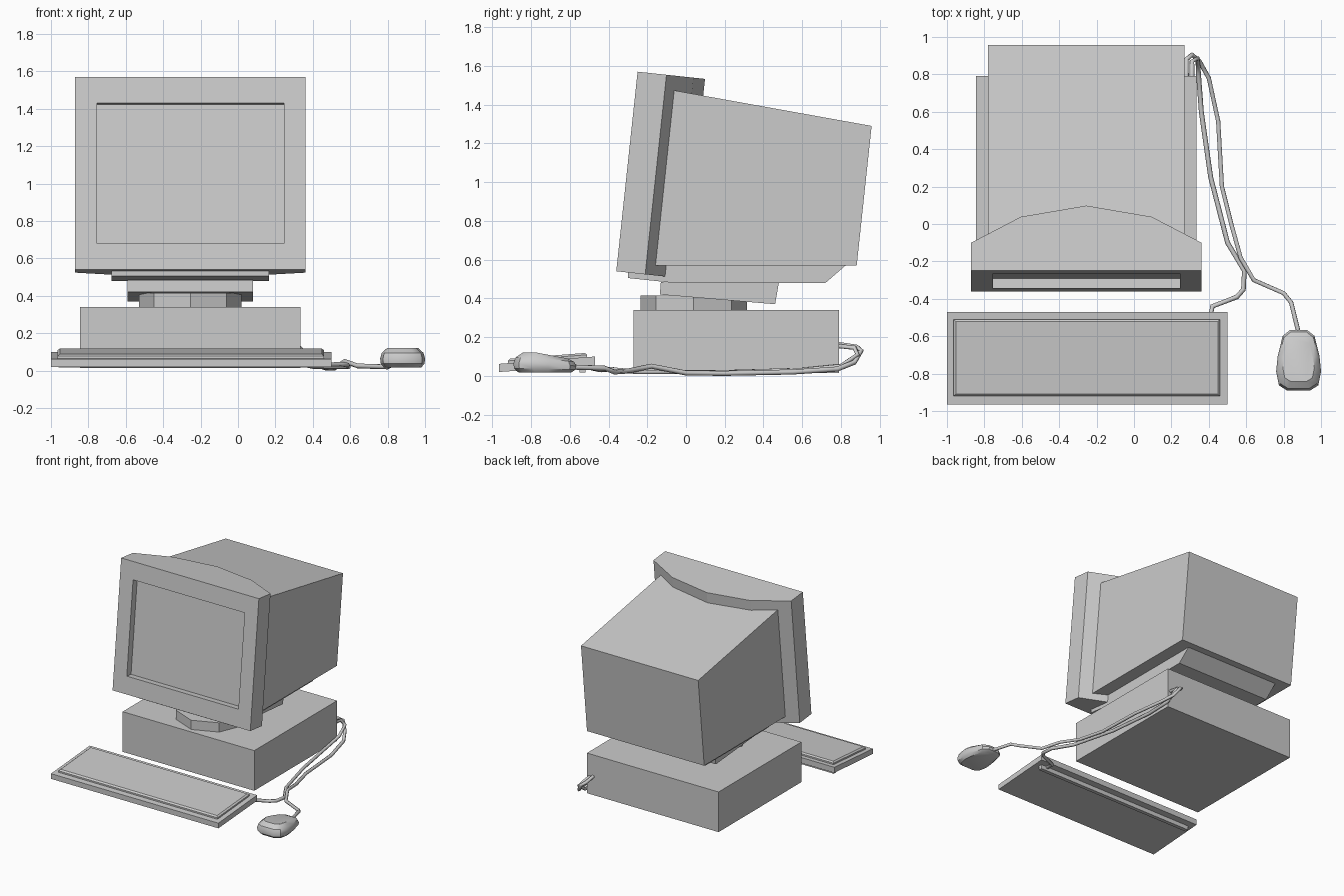
import bpy, bmesh, math
from mathutils import Matrix, Vector

cube = bpy.data.objects.get("Cube")
if cube:
    bpy.data.objects.remove(cube, do_unlink=True)

# One plain grey for everything
grey = bpy.data.materials.new("plain_grey")
grey.use_nodes = True
colour = (0.6, 0.6, 0.6, 1)
grey.diffuse_color = colour
grey.node_tree.nodes["Principled BSDF"].inputs["Base Color"].default_value = colour

MID = -0.255                       # x centre of monitor, stand and case
TILT = Matrix.Translation((MID, -0.36, 0.54)) @ Matrix.Rotation(math.radians(-6.1), 4, 'X')


def finish(name, bm, matrix=Matrix()):
    bmesh.ops.recalc_face_normals(bm, faces=bm.faces)
    bm.transform(matrix)
    mesh = bpy.data.meshes.new(name)
    bm.to_mesh(mesh)
    bm.free()
    mesh.materials.append(grey)
    ob = bpy.data.objects.new(name, mesh)
    bpy.context.collection.objects.link(ob)
    return ob


def loft(rings):
    """Closed solid through equal-length rings of points."""
    bm = bmesh.new()
    loops = [[bm.verts.new(p) for p in ring] for ring in rings]
    n = len(loops[0])
    for a, b in zip(loops, loops[1:]):
        for i in range(n):
            j = (i + 1) % n
            bm.faces.new((a[i], a[j], b[j], b[i]))
    bm.faces.new(loops[0])
    bm.faces.new(loops[-1])
    return bm


def side_prism(name, profile, x0, x1, matrix=Matrix()):
    """Extrude a (y, z) side profile from x0 to x1."""
    return finish(name, loft([[(x, y, z) for y, z in profile] for x in (x0, x1)]), matrix)


def rect(a0, a1, b0, b1):
    return [(a0, b0), (a1, b0), (a1, b1), (a0, b1)]


# Computer case
side_prism("case", rect(-0.27, 0.79, 0.015, 0.34), -0.845, 0.335)

# Octagonal pedestal
octagon = [(MID + 0.275 * math.cos(k * math.pi / 4), 0.04 + 0.275 * math.sin(k * math.pi / 4))
           for k in range(8)]
finish("pedestal", loft([[(x, y, z) for x, y in octagon] for z in (0.335, 0.415)]))

# Tilting block and chamfered skirt under the monitor
side_prism("tilt_block", [(-0.13, 0.485), (-0.135, 0.42), (0.46, 0.37), (0.48, 0.485)], -0.59, 0.08)
side_prism("monitor_skirt", [(-0.30, 0.535), (-0.30, 0.505), (-0.06, 0.48), (0.72, 0.48),
                             (0.83, 0.575), (-0.1, 0.575)], -0.675, 0.165)

# Monitor housing
side_prism("monitor_housing", [(0.14, 0.046), (1.231, 0.162), (1.231, 0.886), (0.14, 0.964)],
           -0.525, 0.525, TILT)

# Bezel with an arched back and a recessed screen
plan = [(-0.617, 0), (0.617, 0), (0.617, 0.15), (0.35, 0.29), (0, 0.35), (-0.35, 0.29), (-0.617, 0.15)]
bm = loft([[(x, y, z) for x, y in plan] for z in (0, 1.036)])
bmesh.ops.recalc_face_normals(bm, faces=bm.faces)
front = min(bm.faces, key=lambda f: f.calc_center_median().y)
bmesh.ops.inset_individual(bm, faces=[front], thickness=0.1)
for v in front.verts:
    v.co = Vector((math.copysign(0.5, v.co.x), 0, 0.895 if v.co.z > 0.5 else 0.141))
screen = bmesh.ops.extrude_discrete_faces(bm, faces=[front])["faces"][0]
for v in screen.verts:
    v.co.y += 0.055
finish("bezel", bm, TILT)

# Keyboard: sloped slab, raised key panel with bevelled rim, rear foot bar
side_prism("keyboard_base", [(-0.965, 0.02), (-0.965, 0.062), (-0.47, 0.1), (-0.47, 0.055)], -1.0, 0.5)


def panel_ring(inset, lift):
    pts = rect(-0.965 + inset, 0.46 - inset, -0.92 + inset, -0.51 - inset)
    return [(x, y, 0.062 + (y + 0.965) * 0.077 + lift) for x, y in pts]


finish("key_panel", loft([panel_ring(0, -0.005), panel_ring(0, 0.012), panel_ring(0.012, 0.022)]))
side_prism("keyboard_foot", rect(-0.55, -0.52, 0.018, 0.065), -0.96, 0.46)

# Mouse: rounded outline stacked in rings, lower towards the cable end
half = [(0.045, 0.162), (0.085, 0.13), (0.112, 0.02), (0.12, -0.06), (0.105, -0.135), (0.06, -0.163)]
outline = half + [(-x, y) for x, y in reversed(half)]
levels = [(0.84, 0.018), (0.98, 0.038), (1.0, 0.065), (0.93, 0.095), (0.7, 0.12)]
rings = [[(0.88 + x * s, -0.728 + y * s, z - max(0, y + 0.06) * (z - 0.018) * 1.3)
          for x, y in outline] for s, z in levels]
mouse = finish("mouse", loft(rings))


def cable(name, points):
    curve = bpy.data.curves.new(name, 'CURVE')
    curve.dimensions = '3D'
    curve.bevel_depth = 0.013
    curve.bevel_resolution = 1
    curve.use_fill_caps = True
    line = curve.splines.new('POLY')
    line.points.add(len(points) - 1)
    for p, co in zip(line.points, points):
        p.co = (*co, 1)
    curve.materials.append(grey)
    bpy.context.collection.objects.link(bpy.data.objects.new(name, curve))


# Cables from the back of the case
cable("mouse_cable", [(0.28, 0.78, 0.165), (0.28, 0.88, 0.15), (0.31, 0.905, 0.13), (0.35, 0.87, 0.07),
                      (0.4, 0.78, 0.035), (0.45, 0.55, 0.02), (0.47, 0.2, 0.013), (0.52, 0, 0.015),
                      (0.57, -0.18, 0.05), (0.64, -0.3, 0.025), (0.8, -0.37, 0.02),
                      (0.84, -0.42, 0.04), (0.88, -0.58, 0.045)])
cable("keyboard_cable", [(0.31, 0.78, 0.155), (0.31, 0.87, 0.145), (0.34, 0.885, 0.11), (0.345, 0.8, 0.05),
                         (0.36, 0.6, 0.03), (0.41, 0.25, 0.02), (0.5, -0.1, 0.02), (0.59, -0.25, 0.02),
                         (0.585, -0.35, 0.03), (0.55, -0.39, 0.035), (0.42, -0.44, 0.03), (0.4, -0.53, 0.05)])

# Soft shading on the mouse only
bpy.ops.object.select_all(action='DESELECT')
mouse.select_set(True)
bpy.context.view_layer.objects.active = mouse
bpy.ops.object.shade_smooth_by_angle(angle=math.radians(35))
